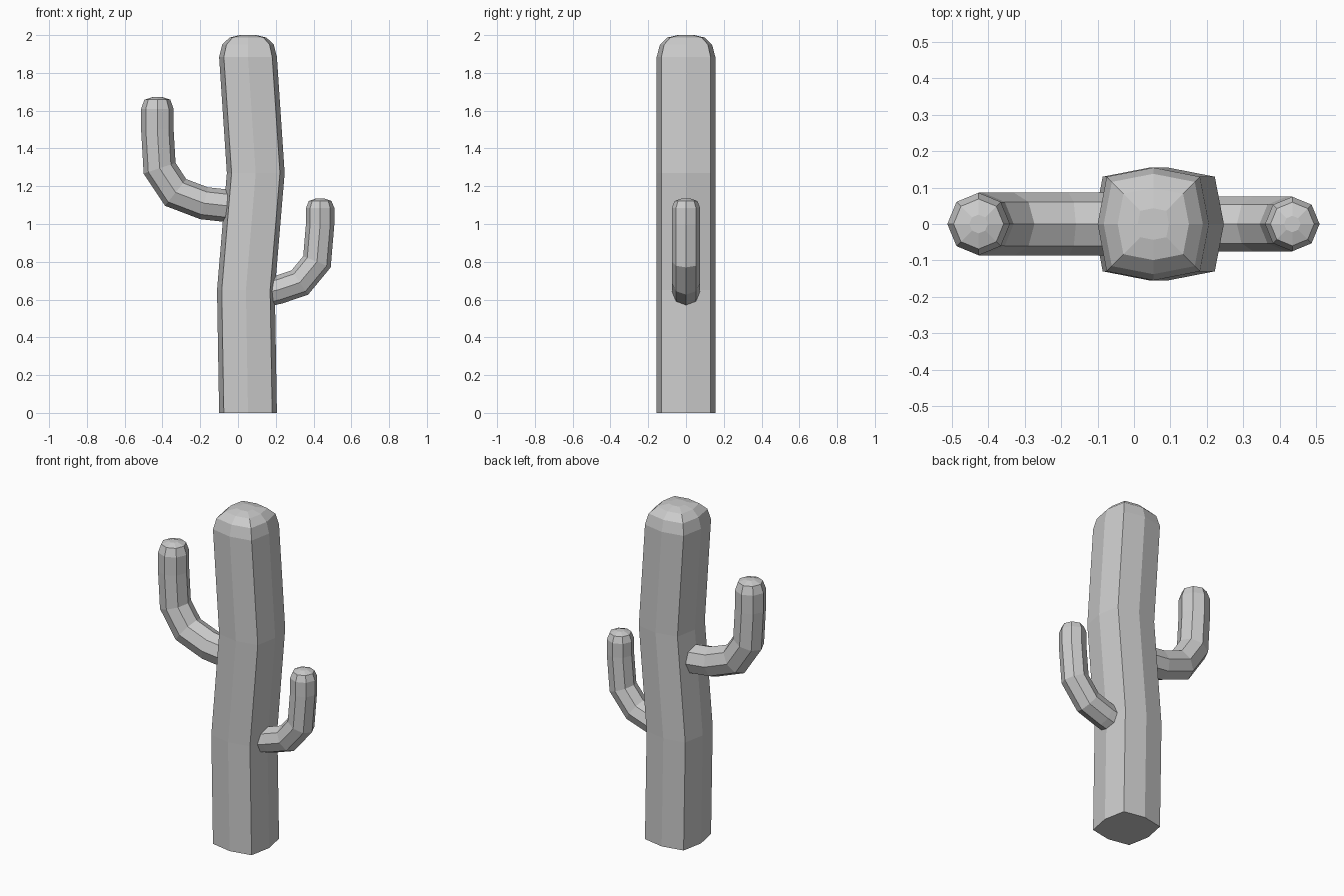
import bpy, bmesh, math
from mathutils import Vector

if "Cube" in bpy.data.objects:
    bpy.data.objects.remove(bpy.data.objects["Cube"])


def loft(name, section, rings):
    """Skin a section along rings of (centre, in-plane axis, scale); cap both ends."""
    bm = bmesh.new()
    loops = []
    for c, axis, s in rings:
        loops.append([bm.verts.new(c + axis * (u * s) + Vector((0, v * s, 0)))
                      for u, v in section])
    n = len(section)
    for a, b in zip(loops, loops[1:]):
        for i in range(n):
            j = (i + 1) % n
            bm.faces.new((a[i], a[j], b[j], b[i]))
    bm.faces.new(loops[0][::-1])
    bm.faces.new(loops[-1])
    bmesh.ops.recalc_face_normals(bm, faces=bm.faces)
    mesh = bpy.data.meshes.new(name)
    bm.to_mesh(mesh)
    bm.free()
    ob = bpy.data.objects.new(name, mesh)
    bpy.context.collection.objects.link(ob)
    return ob


def arm(name, radius, path, caps):
    """Octagonal tube with mitred bends and a rounded, upright tip."""
    pts = [Vector((x, 0, z)) for x, z in path]
    rings = []
    for i, p in enumerate(pts):
        d_in = (p - pts[max(i - 1, 0)]).normalized() if i else None
        d_out = (pts[i + 1] - p).normalized() if i < len(pts) - 1 else None
        d_in, d_out = d_in or d_out, d_out or d_in
        t = (d_in + d_out).normalized()
        axis = Vector((t.z, 0, -t.x)) / t.dot(d_in)
        rings.append((p, axis, 1))
    for z, s in caps:
        rings.append((Vector((path[-1][0], 0, z)), Vector((1, 0, 0)), s))
    section = [(radius * math.cos(k * math.pi / 4), radius * math.sin(k * math.pi / 4))
               for k in range(8)]
    return loft(name, section, rings)


# Trunk: squarish octagon, bent sideways, domed top
trunk_section = [(.153, 0), (.128, .13), (0, .155), (-.128, .13),
                 (-.153, 0), (-.128, -.13), (0, -.155), (.128, -.13)]
trunk_rings = [(.053, 0, 1), (.042, .65, 1), (.094, 1.27, 1), (.053, 1.885, 1),
               (.053, 1.95, .89), (.053, 1.987, .64), (.053, 2.0, .28)]
loft("trunk", trunk_section,
     [(Vector((x, 0, z)), Vector((1, 0, 0)), s) for x, z, s in trunk_rings])

# Arms
arm("left_arm", .086,
    [(0, 1.09), (-.18, 1.11), (-.33, 1.167), (-.415, 1.295), (-.427, 1.5), (-.427, 1.61)],
    [(1.658, .8), (1.672, .3)])
arm("right_arm", .075,
    [(.12, .63), (.215, .652), (.327, .69), (.418, .80), (.435, 1.0), (.435, 1.085)],
    [(1.122, .8), (1.135, .3)])
